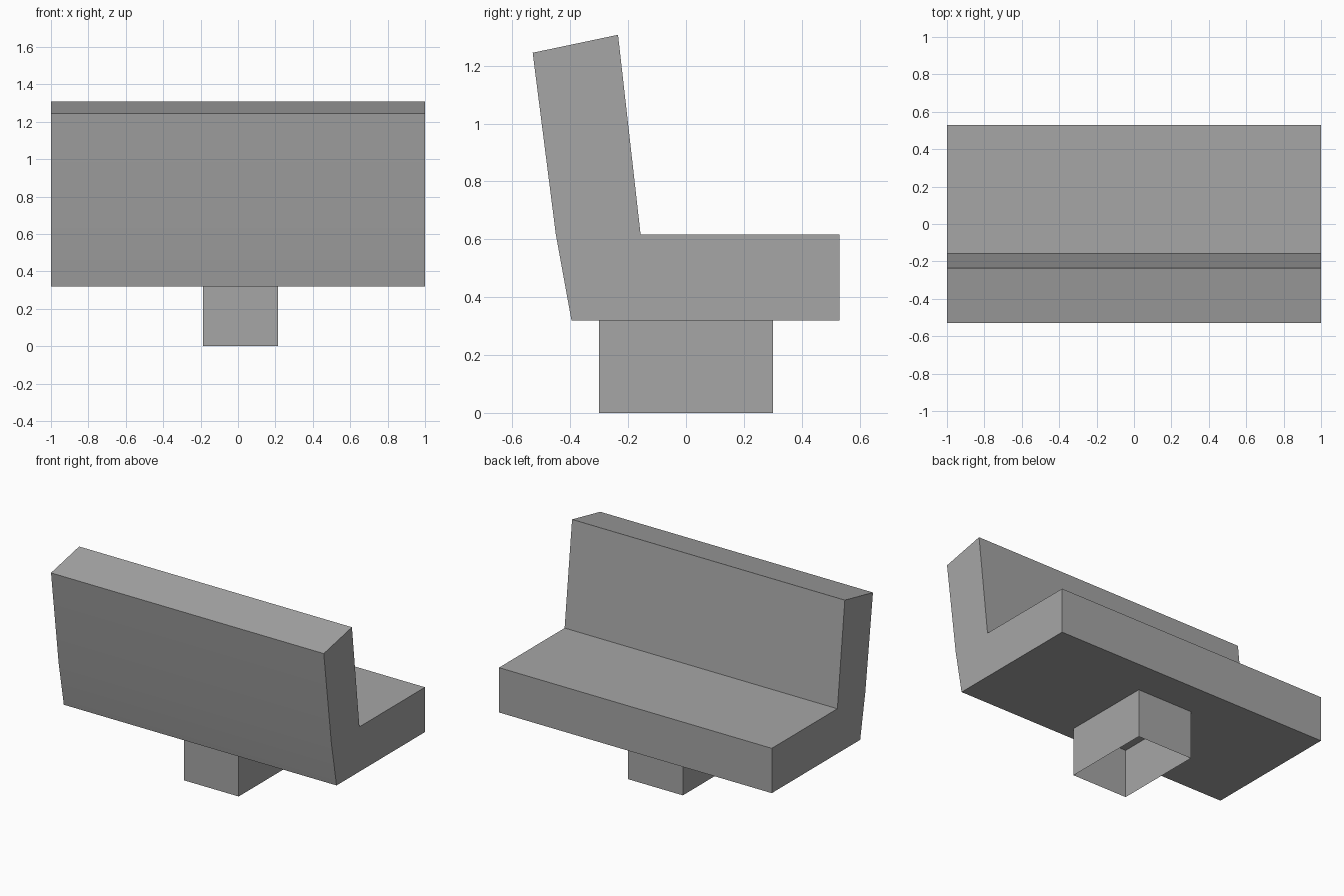
import bpy
import bmesh
import math
from mathutils import Vector

default = bpy.data.objects.get("Cube")
if default:
    bpy.data.objects.remove(default, do_unlink=True)

# One plain grey for the whole bench
GREY = (0.38, 0.38, 0.38, 1)
grey = bpy.data.materials.new("plain grey")
grey.use_nodes = True
grey.diffuse_color = GREY
grey.node_tree.nodes["Principled BSDF"].inputs["Base Color"].default_value = GREY


def add_part(name, bm):
    mesh = bpy.data.meshes.new(name)
    bm.to_mesh(mesh)
    bm.free()
    mesh.materials.append(grey)
    for poly in mesh.polygons:
        poly.use_smooth = True
    mesh.set_sharp_from_angle(angle=math.radians(30))
    obj = bpy.data.objects.new(name, mesh)
    bpy.context.collection.objects.link(obj)
    return obj


# Seat and leaning backrest: one L-shaped side profile (y, z) swept across x
profile = [(-0.396, 0.32), (0.53, 0.32), (0.53, 0.617), (-0.157, 0.617),
           (-0.235, 1.307), (-0.53, 1.245), (-0.45, 0.617)]
bm = bmesh.new()
side = bm.faces.new([bm.verts.new((-1, y, z)) for y, z in profile])
swept = bmesh.ops.extrude_face_region(bm, geom=[side])
bmesh.ops.translate(bm, vec=(2, 0, 0),
                    verts=[v for v in swept["geom"] if isinstance(v, bmesh.types.BMVert)])
bmesh.ops.recalc_face_normals(bm, faces=bm.faces)
add_part("seat_and_backrest", bm)

# Pedestal: hollow box, open underneath, slightly off centre
low, high = Vector((-0.187, -0.3, 0)), Vector((0.215, 0.3, 0.319))
bm = bmesh.new()
bmesh.ops.create_cube(bm, size=1)
bmesh.ops.scale(bm, vec=high - low, verts=bm.verts)
bmesh.ops.translate(bm, vec=(low + high) / 2, verts=bm.verts)
bm.normal_update()
bmesh.ops.delete(bm, geom=[f for f in bm.faces if f.normal.z < -0.5], context="FACES")
add_part("pedestal", bm)
